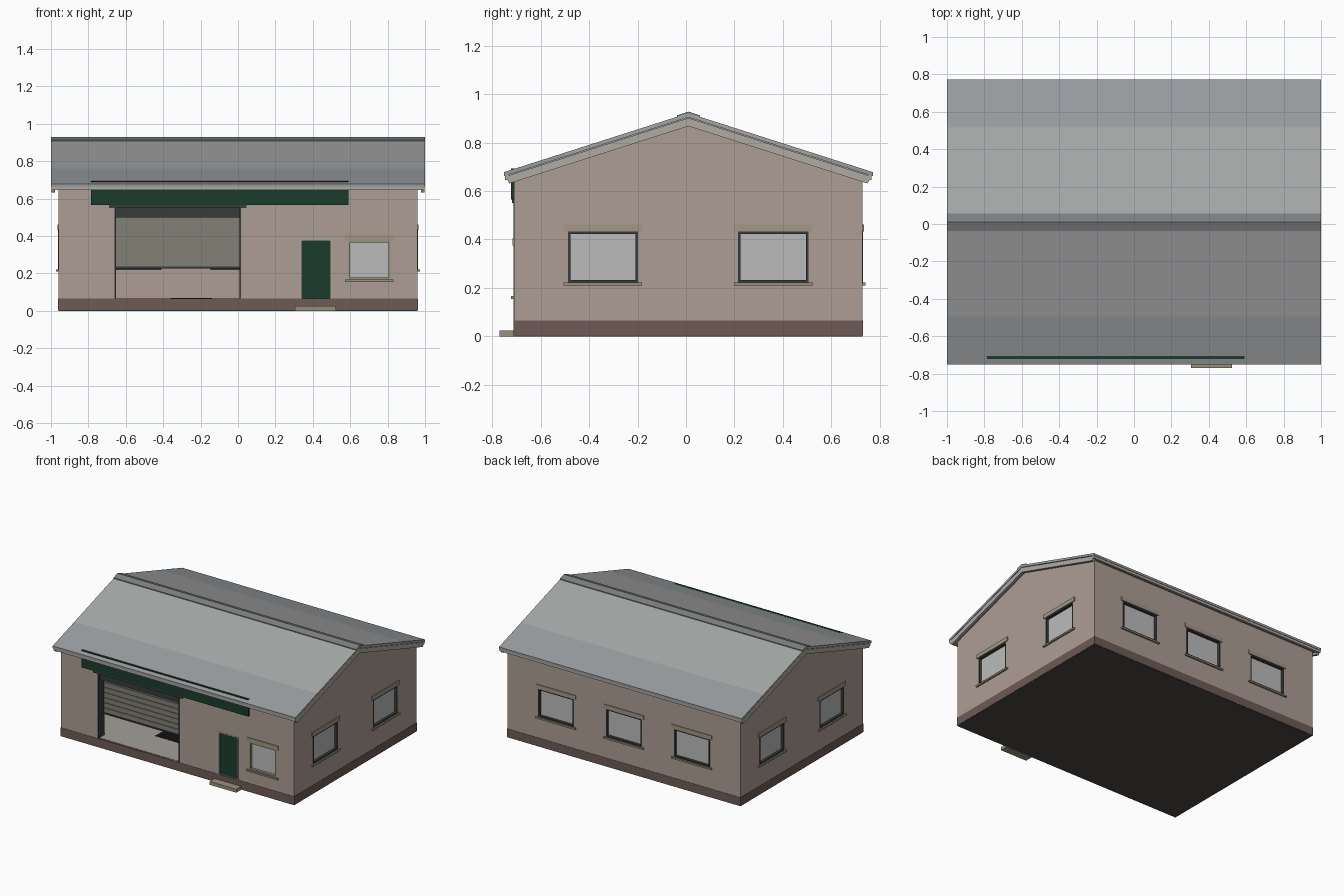
import bpy, bmesh

if "Cube" in bpy.data.objects:
    bpy.data.objects.remove(bpy.data.objects["Cube"])

RIDGE_Y, SLOPE = 0.01, 0.32


def material(name, rgb):
    m = bpy.data.materials.new(name)
    m.diffuse_color = [(c / 255) ** 2.2 for c in rgb] + [1]
    m.use_nodes = True
    m.node_tree.nodes["Principled BSDF"].inputs["Base Color"].default_value = m.diffuse_color
    return m


WALL = material("wall_render", (172, 156, 146))
PLINTH = material("plinth_brown", (110, 91, 86))
TRIM = material("trim_grey", (172, 170, 160))
STONE = material("stone_beige", (150, 144, 122))
LINTEL = material("lintel_beige", (160, 150, 130))
GREEN = material("dark_green", (32, 62, 48))
DARK = material("dark_metal", (58, 62, 63))
GLASS = material("pale_glass", (186, 186, 186))
ROOF_UP = material("roof_upper", (164, 165, 165))
ROOF_LOW = material("roof_lower", (151, 155, 158))
CAP = material("ridge_grey", (125, 127, 128))
SLAT = material("shutter_grey", (128, 128, 117))
FLOOR = material("floor_grey", (160, 158, 150))
BASE = material("base_dark", (75, 73, 70))
BLACK = material("pit_black", (25, 25, 25))


def finish(name, bm, mat):
    bmesh.ops.recalc_face_normals(bm, faces=bm.faces)
    me = bpy.data.meshes.new(name)
    bm.to_mesh(me)
    bm.free()
    if mat:
        me.materials.append(mat)
    ob = bpy.data.objects.new(name, me)
    bpy.context.collection.objects.link(ob)
    return ob


def boxes(name, mat, *extents):
    """One object from boxes given as (x0, x1, y0, y1, z0, z1)."""
    bm = bmesh.new()
    for x0, x1, y0, y1, z0, z1 in extents:
        for v in bmesh.ops.create_cube(bm, size=1)["verts"]:
            v.co = (x0 if v.co.x < 0 else x1, y0 if v.co.y < 0 else y1,
                    z0 if v.co.z < 0 else z1)
    return finish(name, bm, mat)


def prism(name, mat, profile, x0, x1):
    """Extrude a (y, z) profile along x."""
    bm = bmesh.new()
    f = bm.faces.new([bm.verts.new((x0, y, z)) for y, z in profile])
    ext = bmesh.ops.extrude_face_region(bm, geom=[f])["geom"]
    for v in ext:
        if isinstance(v, bmesh.types.BMVert):
            v.co.x = x1
    return finish(name, bm, mat)


def chevron(name, mat, x0, x1, d, top, t, trim=0.0):
    """Both roof pitches as one layer: half-span d, ridge height, thickness."""
    lo = d - trim
    prism(name, mat, [
        (RIDGE_Y - d, top - d * SLOPE), (RIDGE_Y, top), (RIDGE_Y + d, top - d * SLOPE),
        (RIDGE_Y + lo, top - t - lo * SLOPE), (RIDGE_Y, top - t),
        (RIDGE_Y - lo, top - t - lo * SLOPE)], x0, x1)


def on_wall(side, u0, u1, o0, o1, z0, z1):
    """Extents of a box along a wall: u along it, o outward from its face."""
    if side == "front":
        return (u0, u1, -0.71 - o1, -0.71 - o0, z0, z1)
    if side == "back":
        return (u0, u1, 0.73 + o0, 0.73 + o1, z0, z1)
    if side == "right":
        return (0.96 + o0, 0.96 + o1, u0, u1, z0, z1)
    return (-0.96 - o1, -0.96 - o0, u0, u1, z0, z1)


def ring(side, u0, u1, z0, z1, w, o0, o1):
    return [on_wall(side, u0, u0 + w, o0, o1, z0, z1),
            on_wall(side, u1 - w, u1, o0, o1, z0, z1),
            on_wall(side, u0 + w, u1 - w, o0, o1, z0, z0 + w),
            on_wall(side, u0 + w, u1 - w, o0, o1, z1 - w, z1)]


openings = []


def window(side, n, u0, u1, z0, z1, frame):
    tag = f"{side}_window_{n}"
    openings.append(on_wall(side, u0, u1, -0.08, 0.02, z0, z1))
    boxes(tag + "_frame", frame, *ring(side, u0, u1, z0, z1, 0.01, -0.03, 0.002))
    boxes(tag + "_glass", GLASS,
          on_wall(side, u0 + .01, u1 - .01, -0.026, -0.018, z0 + .01, z1 - .01))
    boxes(tag + "_sill", STONE, on_wall(side, u0 - .017, u1 + .017, -0.01, 0.012, z0 - .012, z0))
    boxes(tag + "_lintel", LINTEL, on_wall(side, u0 - .017, u1 + .017, -0.01, 0.006, z1, z1 + .03))


# Windows on every wall
for side in ("left", "right"):
    for n, c in enumerate((-0.343, 0.36)):
        window(side, n + 1, c - 0.145, c + 0.145, 0.222, 0.432, DARK)
for n, c in enumerate((-0.56, 0.0, 0.56)):
    window("back", n + 1, c - 0.148, c + 0.148, 0.222, 0.432, DARK)
window("front", 1, 0.59, 0.815, 0.167, 0.375, STONE)

# Entrance door and step
openings.append(on_wall("front", 0.334, 0.50, -0.08, 0.02, 0.065, 0.38))
boxes("door_frame", TRIM, *ring("front", 0.334, 0.50, 0.065, 0.38, 0.008, -0.03, 0.003)[:2],
      on_wall("front", 0.342, 0.492, -0.03, 0.003, 0.372, 0.38))
boxes("door_leaf", GREEN, on_wall("front", 0.342, 0.492, -0.025, -0.012, 0.065, 0.372))
boxes("door_step", STONE, on_wall("front", 0.305, 0.525, 0, 0.06, 0, 0.025))

# Roller shutter, half open
openings.append(on_wall("front", -0.66, 0.015, -0.08, 0.02, 0.065, 0.56))
boxes("shutter_guides", DARK, on_wall("front", -0.66, -0.652, -0.07, 0.003, 0.065, 0.55),
      on_wall("front", 0.007, 0.015, -0.07, 0.003, 0.065, 0.55))
boxes("shutter_housing", DARK, on_wall("front", -0.652, 0.007, -0.12, -0.015, 0.50, 0.56))
boxes("shutter_header", DARK, on_wall("front", -0.69, 0.045, -0.02, 0.008, 0.55, 0.57))
boxes("shutter_slats", SLAT, *[
    on_wall("front", -0.652, 0.007, -0.075, -0.065, 0.235 + i * 0.038, 0.270 + i * 0.038)
    for i in range(7)],
    on_wall("front", -0.652, 0.007, -0.08, -0.073, 0.235, 0.51))
boxes("shutter_bottom_bar", DARK, on_wall("front", -0.652, 0.007, -0.08, -0.06, 0.226, 0.236))

# Sign board
boxes("sign_board", GREEN, on_wall("front", -0.785, 0.59, -0.004, 0.012, 0.565, 0.694))

# Base, plinth and workshop floor
boxes("base_slab", BASE, (-0.96, 0.96, -0.71, 0.73, 0, 0.004))
boxes("plinth", PLINTH, (-0.962, 0.962, -0.712, 0.732, 0.004, 0.065))
boxes("workshop_floor", FLOOR, (-0.91, 0.91, -0.70, 0.68, 0.06, 0.067))
boxes("inspection_pit", BLACK, (-0.36, -0.14, -0.46, 0.3, 0.062, 0.069))

# Gabled walls, hollowed out and pierced by the openings
eave = 0.885 - 0.72 * SLOPE
walls = prism("walls", WALL, [(-0.71, 0.03), (0.73, 0.03), (0.73, eave),
                              (RIDGE_Y, 0.885), (-0.71, eave)], -0.96, 0.96)
cutters = [boxes("room_cutter", None, (-0.91, 0.91, -0.66, 0.68, -0.1, 0.60)),
           boxes("opening_cutter", None, *openings)]
for c in cutters:
    c.hide_render = True
    mod = walls.modifiers.new(c.name, "BOOLEAN")
    mod.object, mod.operation, mod.solver = c, "DIFFERENCE", "EXACT"
bpy.context.view_layer.update()
solid = bpy.data.meshes.new_from_object(
    walls.evaluated_get(bpy.context.evaluated_depsgraph_get()))
walls.modifiers.clear()
walls.data = solid
for c in cutters:
    bpy.data.objects.remove(c)

# Roof: deck, barge boards, fascias, two-tone sheeting and ridge cap
chevron("roof_deck", TRIM, -0.985, 0.985, 0.745, 0.907, 0.022)
for name, x0 in (("left", -0.998), ("right", 0.978)):
    chevron(name + "_barge_board", TRIM, x0, x0 + 0.02, 0.755, 0.902, 0.034, 0.015)
for s, name in ((-1, "front"), (1, "back")):
    ya, yb = sorted((RIDGE_Y + s * 0.757, RIDGE_Y + s * 0.742))
    boxes(name + "_fascia", TRIM, (-0.998, 0.998, ya, yb, 0.645, 0.672))
    for part, d0, d1, mat in (("upper", 0, 0.505, ROOF_UP), ("lower", 0.505, 0.762, ROOF_LOW)):
        pts = [(d0, 0.922), (d1, 0.922), (d1, 0.905), (d0, 0.905)]
        prism(f"{name}_{part}_roof_sheet", mat,
              [(RIDGE_Y + s * d, z - d * SLOPE) for d, z in pts], -1, 1)
chevron("ridge_cap", CAP, -1, 1, 0.047, 0.928, 0.01)
